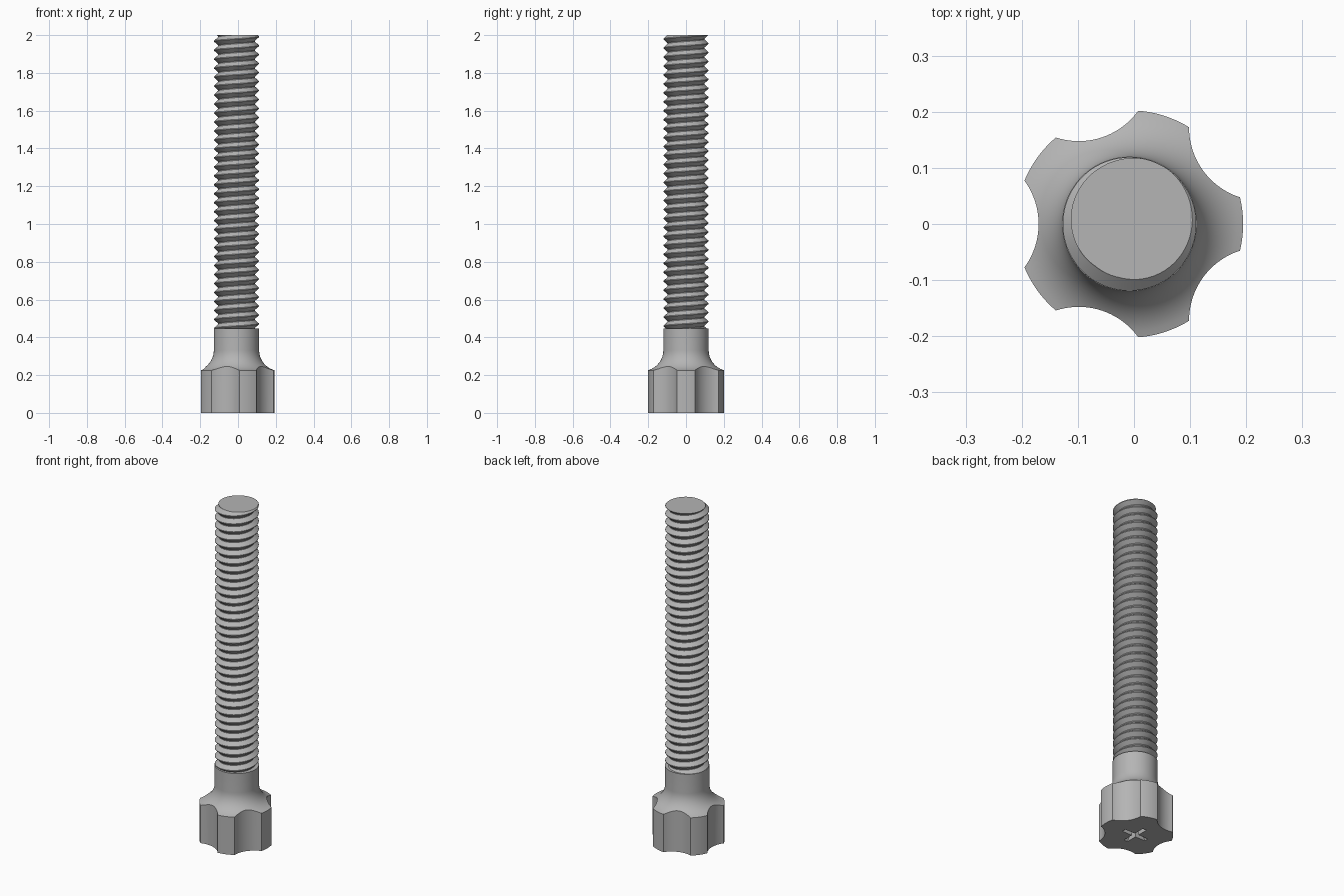
import bpy, bmesh, math

if "Cube" in bpy.data.objects:
    bpy.data.objects.remove(bpy.data.objects["Cube"])

CX = -0.008          # axis of the bolt
R_KNOB, R_SHANK, R_ROOT = 0.2025, 0.12, 0.097
Z_COLLAR, Z_TOP = 0.447, 2.0
PITCH = 0.0475

grey = bpy.data.materials.new("grey metal")
grey.diffuse_color = (0.46, 0.46, 0.46, 1)
grey.use_nodes = True
grey.node_tree.nodes["Principled BSDF"].inputs["Base Color"].default_value = grey.diffuse_color


def make(name, bm):
    bmesh.ops.recalc_face_normals(bm, faces=bm.faces)
    me = bpy.data.meshes.new(name)
    bm.to_mesh(me)
    bm.free()
    ob = bpy.data.objects.new(name, me)
    ob.location.x = CX
    bpy.context.collection.objects.link(ob)
    me.materials.append(grey)
    return ob


def lathe(name, profile, steps=120):
    bm = bmesh.new()
    vs = [bm.verts.new((r, 0, z)) for r, z in profile]
    es = [bm.edges.new(p) for p in zip(vs, vs[1:])]
    bmesh.ops.spin(bm, geom=vs + es, cent=(0, 0, 0), axis=(0, 0, 1),
                   angle=2 * math.pi, steps=steps)
    bmesh.ops.remove_doubles(bm, verts=bm.verts, dist=1e-5)
    return make(name, bm)


def cut(target, cutter):
    mod = target.modifiers.new("cut", "BOOLEAN")
    mod.operation, mod.solver, mod.object = "DIFFERENCE", "EXACT", cutter
    bpy.context.view_layer.objects.active = target
    bpy.ops.object.modifier_apply(modifier=mod.name)
    bpy.data.objects.remove(cutter)


def smooth(ob, angle):
    bpy.ops.object.select_all(action="DESELECT")
    ob.select_set(True)
    bpy.context.view_layer.objects.active = ob
    bpy.ops.object.shade_smooth_by_angle(angle=math.radians(angle))


# Knob with concave neck and plain collar, one turned profile
FR, FZ = 0.11, 0.332
a_end = math.acos((R_KNOB - R_SHANK - FR) / FR)
neck = []
for i in range(13):
    a = a_end + (math.pi - a_end) * i / 12
    neck.append((R_SHANK + FR + FR * math.cos(a), FZ - FR * math.sin(a)))
knob = lathe("knob", [(0, 0), (R_KNOB, 0)] + neck
             + [(R_SHANK, Z_COLLAR), (0, Z_COLLAR)])

# Five finger scallops between the lobes
for k in range(5):
    a = math.radians(36 + 72 * k)
    bm = bmesh.new()
    bmesh.ops.create_cone(bm, cap_ends=True, segments=96, radius1=0.131,
                          radius2=0.131, depth=1)
    bmesh.ops.translate(bm, verts=bm.verts,
                        vec=(0.293 * math.cos(a), 0.293 * math.sin(a), 0.2))
    cut(knob, make("scallop_cutter", bm))

# Cross-shaped driver recess in the underside, tapering inward
for along_x in (True, False):
    bm = bmesh.new()
    bmesh.ops.create_cube(bm, size=2)
    for v in bm.verts:
        long, wide = (0.085, 0.013) if v.co.z < 0 else (0.04, 0.010)
        sx, sy = (long, wide) if along_x else (wide, long)
        v.co = (v.co.x * sx, v.co.y * sy, -0.01 if v.co.z < 0 else 0.06)
    cut(knob, make("recess_cutter", bm))
smooth(knob, 25)

# Threaded rod: a V profile swept along a right-hand helix, trimmed flat
STEPS = 64
profile = [(0.0, R_ROOT), (0.08, R_ROOT), (0.50, R_SHANK - 0.001),
           (0.58, R_SHANK - 0.001), (1.0, R_ROOT)]
crest_angle = math.radians(65)       # crest direction at the top end
turns = math.ceil((Z_TOP - Z_COLLAR) / PITCH) + 4
z_start = Z_TOP + (2 - turns - 0.54) * PITCH
bm = bmesh.new()
rows = []
for i in range(turns * STEPS + 1):
    a = crest_angle + 2 * math.pi * i / STEPS
    rows.append([bm.verts.new((r * math.cos(a), r * math.sin(a),
                               z_start + PITCH * (i / STEPS + t)))
                 for t, r in profile])
for r0, r1 in zip(rows, rows[1:]):
    for j in range(len(profile) - 1):
        bm.faces.new((r0[j], r1[j], r1[j + 1], r0[j + 1]))
bmesh.ops.remove_doubles(bm, verts=bm.verts, dist=1e-5)
for z, up in ((Z_COLLAR - 0.005, -1), (Z_TOP, 1)):
    res = bmesh.ops.bisect_plane(
        bm, geom=bm.verts[:] + bm.edges[:] + bm.faces[:], dist=1e-6,
        plane_co=(0, 0, z), plane_no=(0, 0, up), clear_outer=True)
    rim = [e for e in res["geom_cut"] if isinstance(e, bmesh.types.BMEdge)]
    bmesh.ops.contextual_create(bm, geom=rim)
rod = make("threaded_rod", bm)
smooth(rod, 20)
